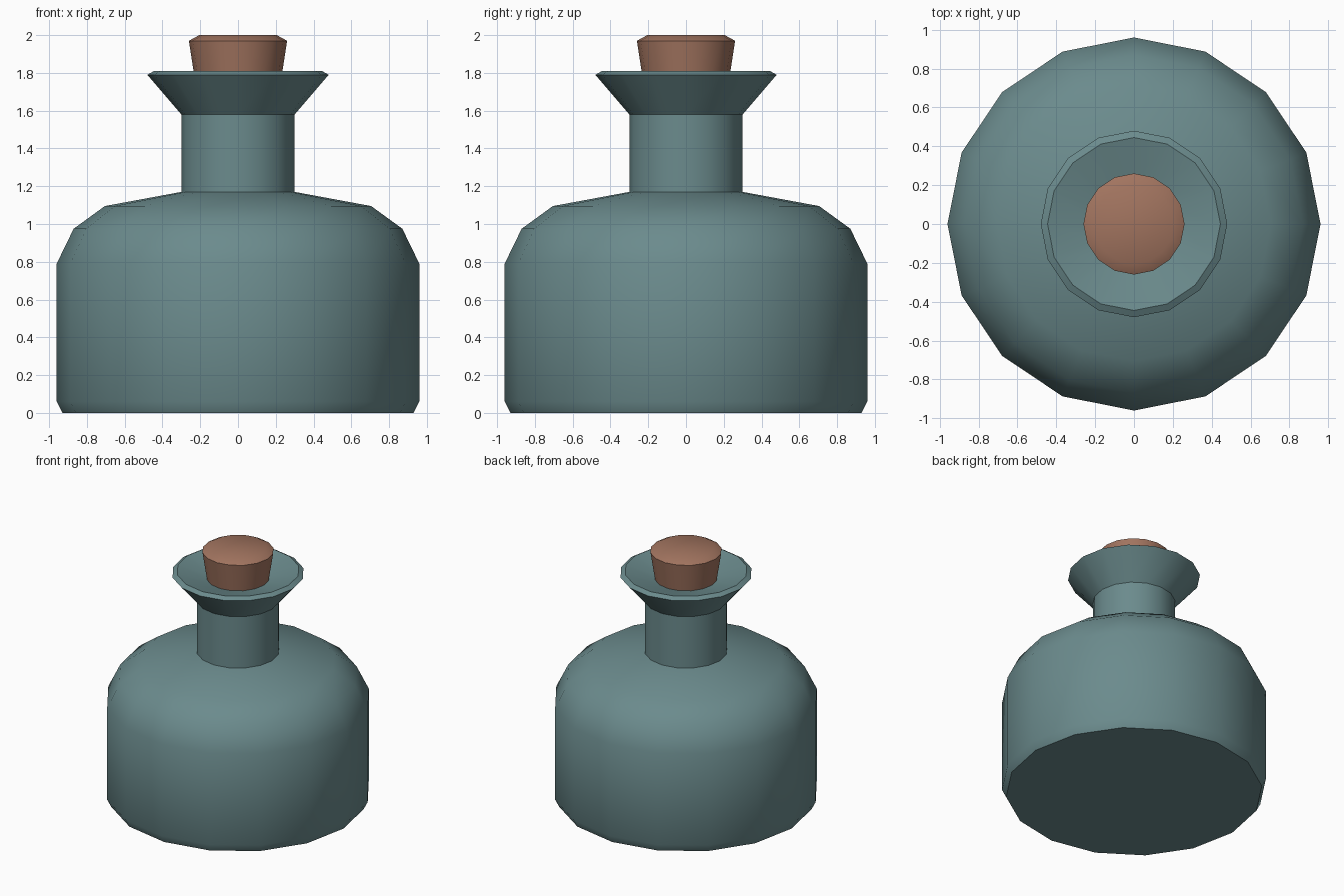
import bpy, bmesh
from math import cos, sin, tau, radians

if "Cube" in bpy.data.objects:
    bpy.data.objects.remove(bpy.data.objects["Cube"])

SIDES = 16


def material(name, color):
    m = bpy.data.materials.new(name)
    m.diffuse_color = (*color, 1)
    m.use_nodes = True
    m.node_tree.nodes["Principled BSDF"].inputs["Base Color"].default_value = m.diffuse_color
    return m


def lathe(name, profile, mat):
    """Revolve (radius, z) points around z; radius 0 closes to a pole-free cap."""
    bm = bmesh.new()
    rings = [[bm.verts.new((r * cos(tau * i / SIDES), r * sin(tau * i / SIDES), z))
              for i in range(SIDES)] for r, z in profile]
    for a, b in zip(rings, rings[1:]):
        for i in range(SIDES):
            j = (i + 1) % SIDES
            bm.faces.new((a[i], a[j], b[j], b[i]))
    bm.faces.new(rings[0][::-1])
    bm.faces.new(rings[-1])
    mesh = bpy.data.meshes.new(name)
    bm.to_mesh(mesh)
    bm.free()
    mesh.materials.append(mat)
    obj = bpy.data.objects.new(name, mesh)
    bpy.context.collection.objects.link(obj)
    bpy.ops.object.select_all(action='DESELECT')
    obj.select_set(True)
    bpy.context.view_layer.objects.active = obj
    bpy.ops.object.shade_smooth_by_angle(angle=radians(35))
    return obj


glass = material("teal_glass", (0.147, 0.258, 0.266))
cork = material("cork", (0.36, 0.175, 0.115))

# Bottle: base, walls, shoulder, neck, flared lip, shallow dish and bore
lathe("bottle", [(0.93, 0), (0.96, 0.06), (0.96, 0.79), (0.87, 0.975),
                 (0.705, 1.095), (0.30, 1.17), (0.30, 1.58), (0.48, 1.79),
                 (0.445, 1.81), (0.22, 1.75), (0.20, 1.55)], glass)

# Tapered stopper with a chamfered top
lathe("stopper", [(0.20, 1.58), (0.26, 1.97), (0.205, 2.0)], cork)
